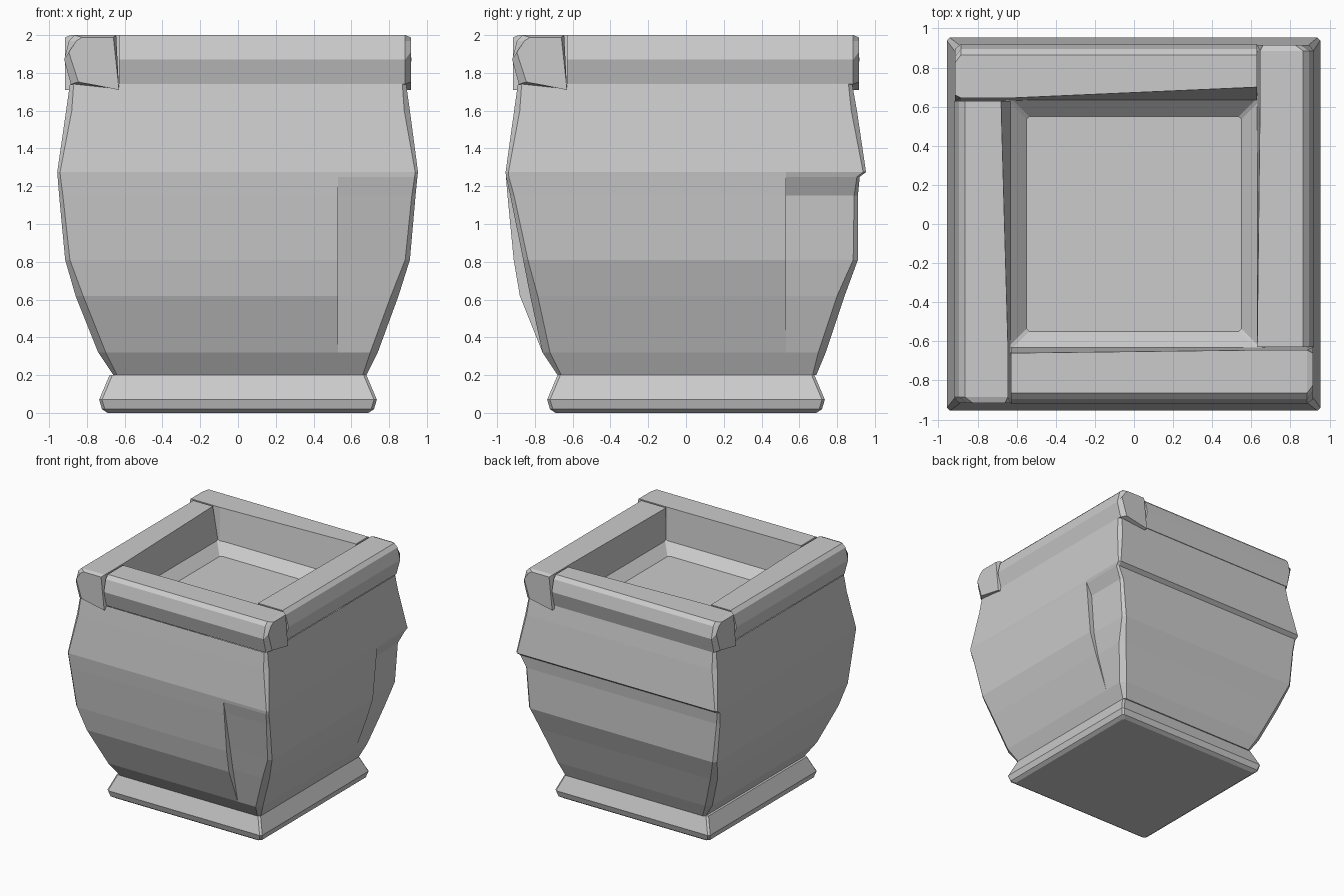
import bpy
import bmesh
from mathutils import Matrix, Vector

cube = bpy.data.objects.get("Cube")
if cube:
    bpy.data.objects.remove(cube)

stone = bpy.data.materials.new("grey_stone")
stone.use_nodes = True
GREY = (0.6, 0.6, 0.6, 1)
stone.diffuse_color = GREY
stone.node_tree.nodes["Principled BSDF"].inputs["Base Color"].default_value = GREY


def loft(name, rings, cap_start=True, cap_end=True):
    """Skin a list of equal-length point rings into a flat-shaded object."""
    bm = bmesh.new()
    rows = [[bm.verts.new(p) for p in ring] for ring in rings]
    n = len(rows[0])
    for a, b in zip(rows, rows[1:]):
        for i in range(n):
            j = (i + 1) % n
            bm.faces.new((a[i], a[j], b[j], b[i]))
    if cap_start:
        bm.faces.new(rows[0][::-1])
    if cap_end:
        bm.faces.new(rows[-1])
    bmesh.ops.remove_doubles(bm, verts=bm.verts, dist=0.0005)
    if cap_start or cap_end:
        bmesh.ops.recalc_face_normals(bm, faces=bm.faces)
    mesh = bpy.data.meshes.new(name)
    bm.to_mesh(mesh)
    bm.free()
    mesh.materials.append(stone)
    obj = bpy.data.objects.new(name, mesh)
    bpy.context.collection.objects.link(obj)
    return obj


def square(r, z, c=0.015):
    """Square ring with small corner chamfers."""
    pts = []
    for k in range(4):
        turn = Matrix.Rotation(k * 1.5707963, 3, "Z")
        pts += [turn @ Vector((-r + c, -r, z)), turn @ Vector((r - c, -r, z))]
    return pts


# Flared foot
loft("foot", [square(r, z) for r, z in
              ((0.69, 0.0), (0.72, 0.02), (0.735, 0.07), (0.68, 0.2))])


# Bulging body: one corner of the front and of the right side is set back
SPLIT = 0.53


def body_ring(z, x0, x1, y0, y1, front_cut, side_cut, c):
    yf, xs = y0 + front_cut, x1 - side_cut
    return [Vector((x, y, z)) for x, y in (
        (x0 + c, y0), (SPLIT, y0), (SPLIT, yf), (x1 - c, yf),
        (x1, yf + c), (x1, SPLIT), (xs, SPLIT), (xs, y1 - c),
        (xs - c, y1), (x0 + c, y1), (x0, y1 - c), (x0, y0 + c))]


BODY = (
    (0.20, -0.66, 0.68, -0.68, 0.69, 0, 0, 0.02),
    (0.32, -0.74, 0.74, -0.76, 0.74, 0, 0, 0.04),
    (0.62, -0.86, 0.85, -0.88, 0.84, 0.055, 0.02, 0.04),
    (0.81, -0.915, 0.91, -0.912, 0.91, 0.05, 0.04, 0.025),
    (1.15, -0.947, 0.94, -0.945, 0.91, 0.015, 0.045, 0.02),
    (1.25, -0.955, 0.95, -0.953, 0.92, 0, 0.005, 0.015),
    (1.275, -0.957, 0.953, -0.955, 0.953, 0, 0, 0.015),
    (1.60, -0.91, 0.91, -0.91, 0.905, 0, 0, 0.03),
    (1.74, -0.89, 0.89, -0.89, 0.88, 0, 0, 0.02))
loft("body", [body_ring(*row) for row in BODY], cap_end=False)

# Shallow basin inside the opening
loft("basin", [square(0.67, 1.74), square(0.64, 1.73), square(0.55, 1.64)],
     cap_start=False)


# Rim: four bars laid in a pinwheel, each butting against the next
def rim_bar(name, turns, inner_start):
    turn = Matrix.Rotation(turns * 1.5707963, 3, "Z")

    def section(s, inner, pull=0.0):
        profile = ((0.63, 1.71), (0.885 - pull, 1.74 + pull * 0.3),
                   (0.92 - pull * 0.6, 1.87 + pull), (0.895 - pull, 1.97),
                   (0.865 - pull, 2.0 - pull * 0.3), (inner, 2.0 - pull * 0.3))
        return [turn @ Vector((s, -d, z)) for d, z in profile]

    loft(name, [section(-0.63, inner_start), section(0.62, 0.645),
                section(0.885, 0.645), section(0.915, 0.66, 0.04)])


for turns, (side, inner) in enumerate((("front", 0.66), ("right", 0.63),
                                       ("back", 0.70), ("left", 0.68))):
    rim_bar(side + "_rim_bar", turns, inner)
